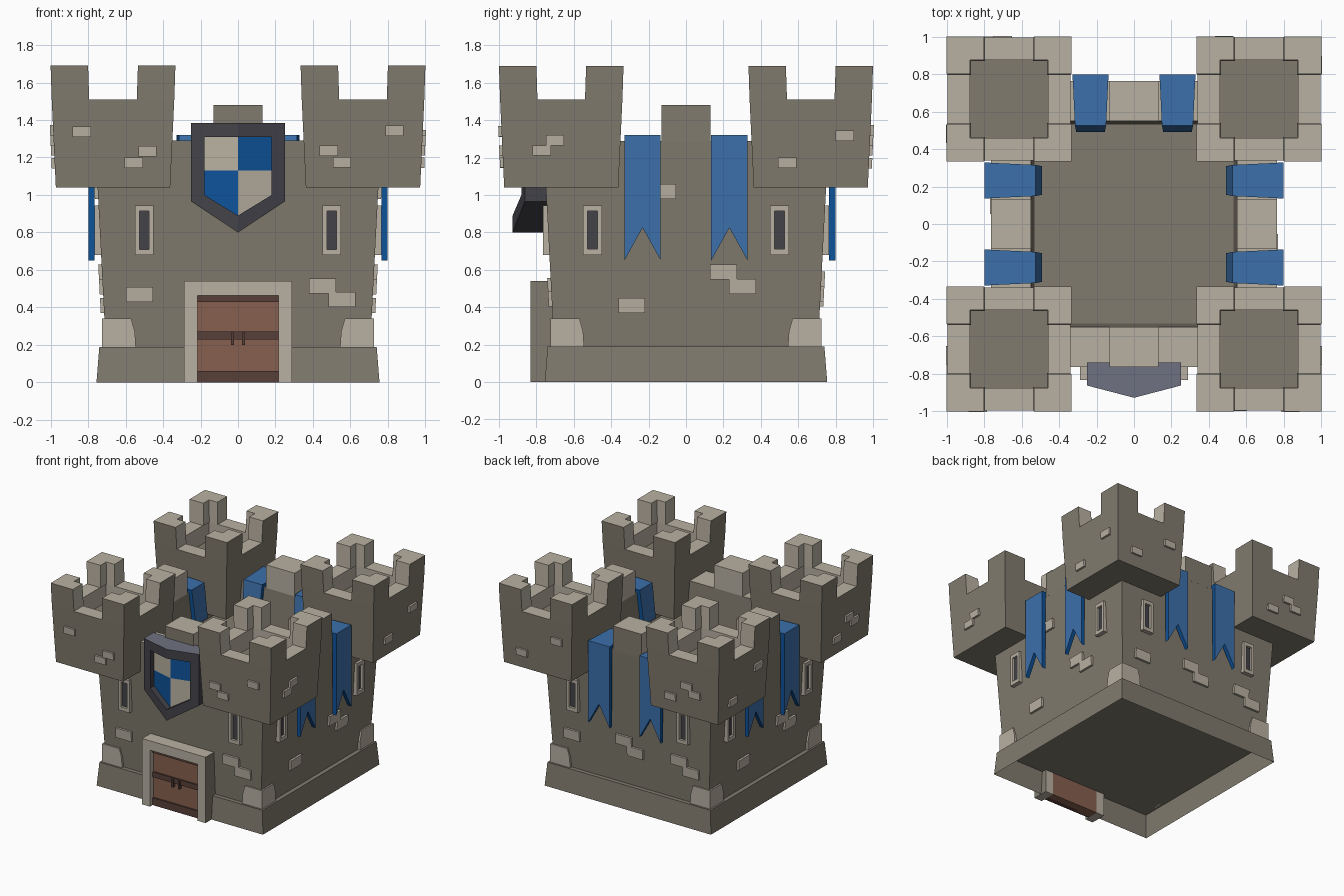
import bpy, bmesh, math
from mathutils import Vector, Matrix

if "Cube" in bpy.data.objects:
    bpy.data.objects.remove(bpy.data.objects["Cube"])

# ---- colours ----
def material(name, hexcode):
    rgb = [int(hexcode[i:i + 2], 16) / 255 for i in (0, 2, 4)]
    lin = [c / 12.92 if c < 0.04 else ((c + 0.055) / 1.055) ** 2.4 for c in rgb]
    m = bpy.data.materials.new(name)
    m.diffuse_color = (*lin, 1)
    m.use_nodes = True
    m.node_tree.nodes["Principled BSDF"].inputs["Base Color"].default_value = m.diffuse_color
    return m

DARK = material("dark stone", "817b6e")
LIGHT = material("light stone", "b9b1a2")
CHAR = material("charcoal", "434249")
SLATE = material("slate", "6f7281")
BANNER = material("banner blue", "3c70ab")
DEEP = material("deep blue", "0d5299")
WOOD = material("door wood", "87604f")
BAND = material("dark wood", "594039")


def P(u, d, z):
    """Point in a side's own frame: u along the wall, d outwards, z up."""
    return Vector((u, -d, z))


def loft(name, rings, mats, rule=None, caps=(True, True), side=0, at=(0, 0, 0)):
    """Skin closed rings of points; rule(normal, centre) gives the material index."""
    bm = bmesh.new()
    vs = [[bm.verts.new(p) for p in r] for r in rings]
    n = len(rings[0])
    for a, b in zip(vs, vs[1:]):
        for i in range(n):
            j = (i + 1) % n
            bm.faces.new((a[i], a[j], b[j], b[i]))
    if caps[0]:
        bm.faces.new(vs[0][::-1])
    if caps[1]:
        bm.faces.new(vs[-1])
    bmesh.ops.recalc_face_normals(bm, faces=bm.faces)
    bm.normal_update()
    if rule:
        for f in bm.faces:
            f.material_index = int(rule(f.normal, f.calc_center_median()))
    bm.transform(Matrix.Translation(at) @ Matrix.Rotation(side * math.pi / 2, 4, 'Z'))
    me = bpy.data.meshes.new(name)
    bm.to_mesh(me)
    bm.free()
    for m in mats:
        me.materials.append(m)
    ob = bpy.data.objects.new(name, me)
    bpy.context.collection.objects.link(ob)
    return ob


def square(h, z):
    return [Vector((x * h, y * h, z)) for x, y in ((-1, -1), (1, -1), (1, 1), (-1, 1))]


def plate(name, outline, d0, d1, mats, rule=None, side=0):
    """Outline in (u, z), extruded outwards from d0 to d1."""
    return loft(name, [[P(u, d, z) for u, z in outline] for d in (d0, d1)], mats, rule, side=side)


def box(name, u0, u1, d0, d1, z0, z1, mats, rule=None, side=0):
    return plate(name, [(u0, z0), (u1, z0), (u1, z1), (u0, z1)], d0, d1, mats, rule, side)


# ---- plinth (open below) and keep body with sunken roof ----
loft("plinth", [square(0.755, 0), square(0.74, 0.19), square(0.69, 0.19)], [DARK], caps=(False, False))
loft("keep_body", [square(0.705, 0.19), square(0.762, 1.29), square(0.55, 1.29), square(0.53, 1.0)],
     [DARK, LIGHT], lambda n, c: n.z > 0.7 and c.z > 1.2)

# ---- corner towers with L-shaped merlons ----
def tower_rule(n, c):
    if abs(n.z) > 0.7:
        return c.z > 1.45
    return max(abs(c.x), abs(c.y)) < 0.3

def ell(h, z):
    a, b = h - 0.2, h - 0.125
    return [Vector((x, y, z)) for x, y in ((h, h), (a, h), (a, b), (b, b), (b, a), (h, a))]

for sx in (-1, 1):
    for sy in (-1, 1):
        at = (sx * 0.667, sy * 0.667, 0)
        loft("tower", [square(0.305, 1.04), square(0.327, 1.51), square(0.208, 1.51), square(0.208, 1.36)],
             [DARK, LIGHT], tower_rule, at=at)
        for k in range(4):
            loft("tower_merlon", [ell(0.327, 1.51), ell(0.333, 1.69)], [DARK, LIGHT], tower_rule, side=k, at=at)

# ---- stone positions per side: (u centre, z centre) ----
front_bricks = [(-0.525, 0.47), (0.45, 0.515), (0.555, 0.443)]
side_bricks = [(-0.29, 0.41), (0.2, 0.588), (0.303, 0.51), (-0.125, 1.018)]
back_bricks = front_bricks + [(-0.05, 0.55), (0.05, 0.475)]
body_bricks = [front_bricks, side_bricks, back_bricks, side_bricks]
front_tower = [(-0.833, 1.338), (-0.483, 1.232), (-0.557, 1.172), (0.835, 1.342), (0.485, 1.237), (0.555, 1.175)]
side_tower = [(-0.70, 1.293), (-0.772, 1.238), (0.542, 1.173), (0.848, 1.318)]
back_tower = [(-0.48, 1.345), (-0.8, 1.17), (0.70, 1.293), (0.772, 1.238), (0.55, 1.17)]
tower_bricks = [front_tower, side_tower, back_tower, back_tower]


def brick(name, u, z, w, h, d, slope, side):
    rings = []
    for e in (-0.05, 0.018):
        rings.append([P(u + a * w, d + b * h * slope + e, z + b * h)
                      for a, b in ((-1, -1), (1, -1), (1, 1), (-1, 1))])
    loft(name, rings, [LIGHT], side=side)


for s in range(4):
    for u, z in body_bricks[s]:
        brick("wall_brick", u, z, 0.072, 0.04, 0.705 + 0.052 * (z - 0.19), 0.052, s)
    for u, z in tower_bricks[s]:
        brick("tower_brick", u, z, 0.049, 0.028, 0.971 + 0.046 * (z - 1.04), 0.046, s)

    # corner stone
    def corner(i, z):
        return [P(u, d, z) for u, d in ((i, i), (0.725, i), (0.725, 0.725), (i, 0.725))]
    loft("corner_stone", [corner(0.545, 0.19), corner(0.55, 0.27), corner(0.57, 0.34)], [LIGHT], side=s)

    # wall merlon: outer face dark, the rest light
    box("wall_merlon", -0.13, 0.13, 0.55, 0.762, 1.28, 1.48, [DARK, LIGHT], lambda n, c: n.y > -0.7, s)

    # arrow-slit windows
    for c in (-0.5, 0.5):
        def rect(w, z0, z1, d):
            return [P(c - w, d, z0), P(c + w, d, z0), P(c + w, d, z1), P(c - w, d, z1)]
        loft("window_frame", [rect(0.05, 0.68, 0.945, 0.70), rect(0.05, 0.68, 0.945, 0.765),
                              rect(0.026, 0.71, 0.915, 0.765), rect(0.026, 0.71, 0.915, 0.742)],
             [LIGHT], caps=(True, False), side=s)
        box("window_slit", c - 0.026, c + 0.026, 0.70, 0.745, 0.71, 0.915, [CHAR], side=s)

    # banners folded over the wall, on all sides but the front
    if s:
        edge = lambda n, c: abs(n.x) > 0.75
        for c in (-0.232, 0.232):
            w = 0.097
            plate("banner", [(c - w, 1.32), (c - w, 0.65), (c, 0.825), (c + w, 0.65), (c + w, 1.32)],
                  0.765, 0.798, [BANNER, DEEP], edge, s)
            path = [(0.78, 1.32, 0.78, 1.285, 0.095), (0.525, 1.32, 0.55, 1.285, 0.083),
                    (0.49, 1.04, 0.525, 1.04, 0.076)]
            loft("banner_fold", [[P(c - h, a, za), P(c + h, a, za), P(c + h, b, zb), P(c - h, b, zb)]
                                 for a, za, b, zb, h in path], [BANNER, DEEP], edge, side=s)

# ---- door ----
plate("door_frame", [(-0.288, 0), (-0.288, 0.54), (0.288, 0.54), (0.288, 0),
                     (0.217, 0), (0.217, 0.463), (-0.217, 0.463), (-0.217, 0)],
      0.70, 0.832, [LIGHT, DARK], lambda n, c: abs(n.x) > 0.7 and abs(c.x) > 0.25)
box("door", -0.217, 0.217, 0.70, 0.785, 0, 0.463, [WOOD])
for z0, z1 in ((0, 0.06), (0.23, 0.272), (0.43, 0.463)):
    box("door_band", -0.217, 0.217, 0.75, 0.798, z0, z1, [BAND])
for x in (-0.03, 0.03):
    box("door_handle", x - 0.008, x + 0.008, 0.78, 0.812, 0.2, 0.265, [BAND])

# ---- keeled shield with a recessed quartered field ----
def shield_ring(w, top, low, tip, depth):
    pts = ((-w, top), (0, top), (w, top), (w, low), (0, tip), (-w, low))
    return [P(x, depth(x), z) for x, z in pts]

keel = lambda x: 0.927 - 0.26 * abs(x)
inset = lambda x: keel(x) - 0.05
OUT, INN = (0.25, 1.385, 0.965, 0.80), (0.18, 1.31, 1.0, 0.89)
loft("shield_border", [shield_ring(*OUT, lambda x: 0.74), shield_ring(*OUT, keel),
                       shield_ring(*INN, keel), shield_ring(*INN, lambda x: inset(x) - 0.01)],
     [CHAR, SLATE], lambda n, c: n.z > 0.9 and c.z > 1.35, caps=(True, False))
for sx in (-1, 1):
    upper = [(0, 1.31), (0.18, 1.31), (0.18, 1.13), (0, 1.13)]
    lower = [(0, 1.13), (0.18, 1.13), (0.18, 1.0), (0, 0.89)]
    for quarter, mat in ((upper, DEEP if sx > 0 else LIGHT), (lower, LIGHT if sx > 0 else DEEP)):
        loft("shield_quarter", [[P(sx * x, inset(x) - t, z) for x, z in quarter] for t in (0.009, 0)], [mat])
